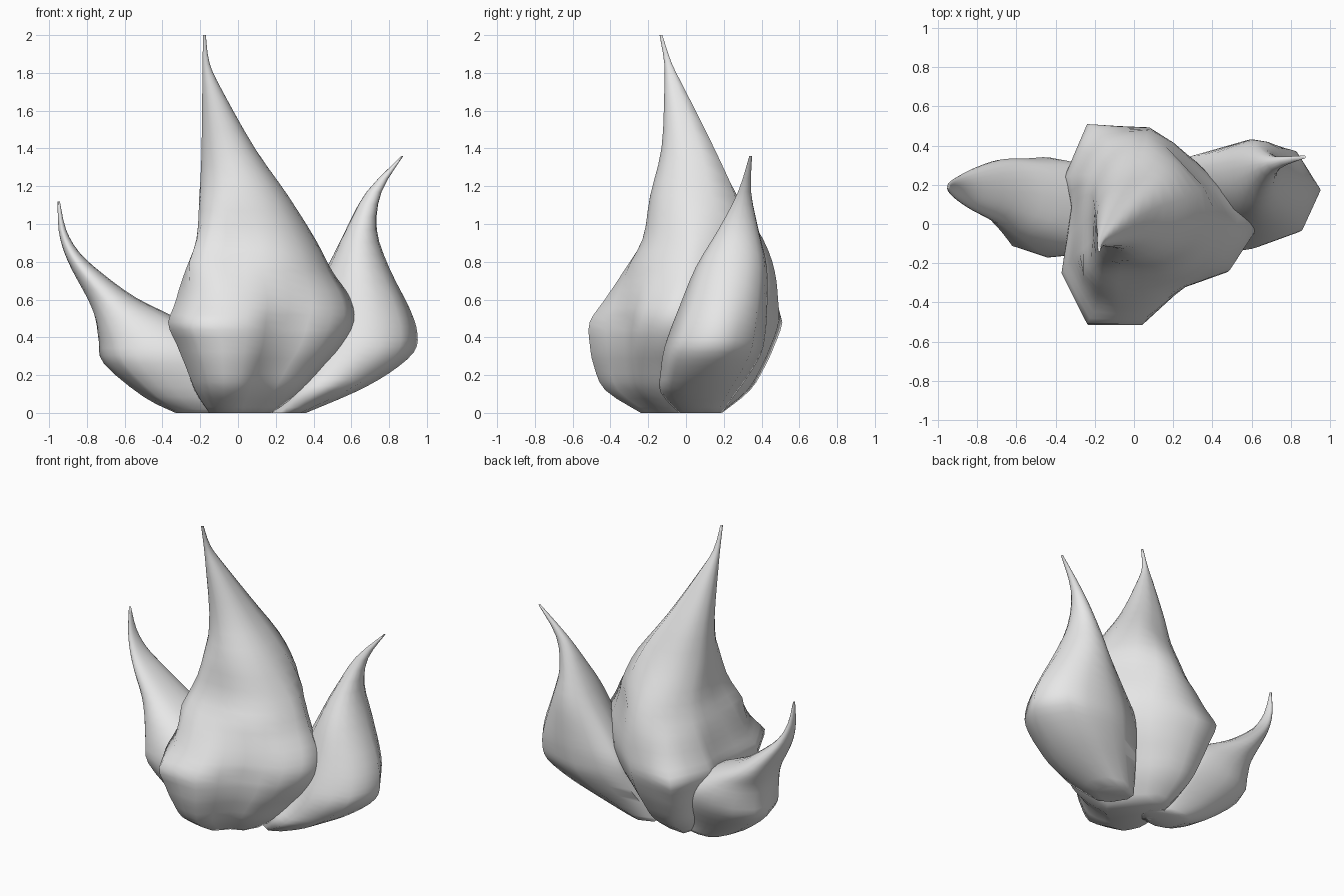
import bpy, bmesh, math

if "Cube" in bpy.data.objects:
    bpy.data.objects.remove(bpy.data.objects["Cube"])

grey = bpy.data.materials.new("flame grey")
grey.diffuse_color = (0.8, 0.8, 0.8, 1)
grey.use_nodes = True
grey.node_tree.nodes["Principled BSDF"].inputs["Base Color"].default_value = grey.diffuse_color


def spline(a, b, c, d, t):
    return [0.5 * (2 * q + (r - p) * t + (2 * p - 5 * q + 4 * r - s) * t * t
                   + (3 * q - p - 3 * r + s) * t ** 3)
            for p, q, r, s in zip(a, b, c, d)]


def smooth_rows(rows, steps):
    """Extra rows between the given ones along a smooth curve."""
    out = []
    for i in range(len(rows) - 1):
        a, d = rows[max(i - 1, 0)], rows[min(i + 2, len(rows) - 1)]
        out += [spline(a, rows[i], rows[i + 1], d, k / steps) for k in range(steps)]
    return out + [rows[-1]]


def clamp(v, lo, hi):
    return min(max(v, lo), hi)


def ramp(z, z0, z1, v0, v1):
    """Value going from v0 at z0 to v1 at z1, constant outside."""
    return v0 + (v1 - v0) * clamp((z - z0) / (z1 - z0), 0, 1)


def flame(name, outline, rows, round_from, round_to, back=None, front=None):
    """Loft an outline through rows of (z, x0, x1, y0, y1); it rounds off with height.
    back and front are ramps that push out the back right and front left corners."""
    xs, ys = [p[0] for p in outline], [p[1] for p in outline]
    cx, cy = (min(xs) + max(xs)) / 2, (min(ys) + max(ys)) / 2
    hx, hy = (max(xs) - min(xs)) / 2, (max(ys) - min(ys)) / 2
    unit = [((x - cx) / hx, (y - cy) / hy) for x, y in outline]
    # split every edge in two
    fine = []
    for i, p in enumerate(unit):
        q = unit[(i + 1) % len(unit)]
        fine += [p, ((p[0] + q[0]) / 2, (p[1] + q[1]) / 2)]
    bm = bmesh.new()
    rings = []
    for z, x0, x1, y0, y1 in smooth_rows(rows, 3):
        ring = []
        for u, v in fine:
            f = ramp(z, round_from, round_to, 0, 1)
            a = math.atan2(v, u)
            r = 1
            if back and u > 0 and v > 0:
                r += ramp(z, *back) * math.sin(2 * a)
            if front and u < 0 and v < 0:
                r += ramp(z, *front) * math.sin(2 * a) * f
                f = max(f, ramp(z, .15, .45, .45, 0))
            ru, rv = clamp(r * math.cos(a), -1, 1), clamp(r * math.sin(a), -1, 1)
            u, v = u + (ru - u) * f, v + (rv - v) * f
            ring.append(bm.verts.new(((x0 + x1) / 2 + u * (x1 - x0) / 2,
                                      (y0 + y1) / 2 + v * (y1 - y0) / 2, max(z, 0))))
        rings.append(ring)
    n = len(fine)
    for lo, hi in zip(rings, rings[1:]):
        for i in range(n):
            j = (i + 1) % n
            bm.faces.new((lo[i], lo[j], hi[j], hi[i]))
    bm.faces.new(rings[0])
    bm.faces.new(rings[-1])
    bmesh.ops.recalc_face_normals(bm, faces=bm.faces)
    mesh = bpy.data.meshes.new(name)
    bm.to_mesh(mesh)
    bm.free()
    mesh.materials.append(grey)
    ob = bpy.data.objects.new(name, mesh)
    bpy.context.collection.objects.link(ob)
    bpy.ops.object.select_all(action='DESELECT')
    ob.select_set(True)
    bpy.context.view_layer.objects.active = ob
    bpy.ops.object.shade_smooth_by_angle(angle=math.radians(80))


# tall middle flame
flame("middle_flame",
      [(-.24, .51), (.07, .49), (.32, .30), (.62, -.03), (.48, -.24), (.25, -.32),
       (.04, -.51), (-.24, -.51), (-.37, -.25), (-.32, .08), (-.355, .24)],
      [(0, -.16, .18, -.24, .19), (.12, -.24, .34, -.43, .34),
       (.25, -.29, .46, -.49, .42), (.36, -.33, .56, -.51, .47),
       (.48, -.37, .625, -.51, .51), (.60, -.33, .60, -.43, .50),
       (.75, -.28, .50, -.33, .475), (.92, -.22, .41, -.23, .41),
       (1.15, -.205, .265, -.19, .27), (1.4, -.195, .09, -.13, .15),
       (1.7, -.19, -.08, -.115, .0), (1.85, -.188, -.15, -.115, -.075),
       (2.0, -.185, -.17, -.14, -.125)], .48, .82,
      back=(.85, 1.3, -.28, .38), front=(.88, 1.25, .35, 0))

# right flame, leaning outward
flame("right_flame",
      [(.26, .35), (.55, .43), (.83, .37), (.95, .18), (.86, -.02), (.64, -.1),
       (.42, .0), (.25, .2)],
      [(0, .13, .36, -.04, .19), (.11, .16, .62, -.135, .27),
       (.21, .2, .80, -.135, .34), (.32, .24, .93, -.12, .40),
       (.42, .27, .95, -.09, .42), (.55, .34, .91, -.04, .43),
       (.77, .47, .80, .05, .43), (.97, .57, .735, .17, .385),
       (1.17, .68, .76, .275, .345), (1.36, .865, .875, .335, .35)], .45, .9)

# left flame, low and swept outward
flame("left_flame",
      [(-.71, .16), (-.66, -.01), (-.59, -.11), (-.4, -.17), (-.1, -.14), (0, -.03),
       (0, .18), (-.15, .3), (-.36, .34), (-.54, .33), (-.67, .26)],
      [(0, -.33, -.06, -.05, .15), (.085, -.50, -.06, -.12, .2),
       (.26, -.71, -.06, -.17, .31), (.38, -.74, -.12, -.15, .34),
       (.50, -.76, -.32, -.08, .335), (.61, -.80, -.54, .0, .33),
       (.74, -.87, -.72, .06, .29), (.85, -.92, -.84, .11, .25),
       (.97, -.95, -.91, .15, .22), (1.12, -.955, -.943, .18, .195)], .3, .65)
